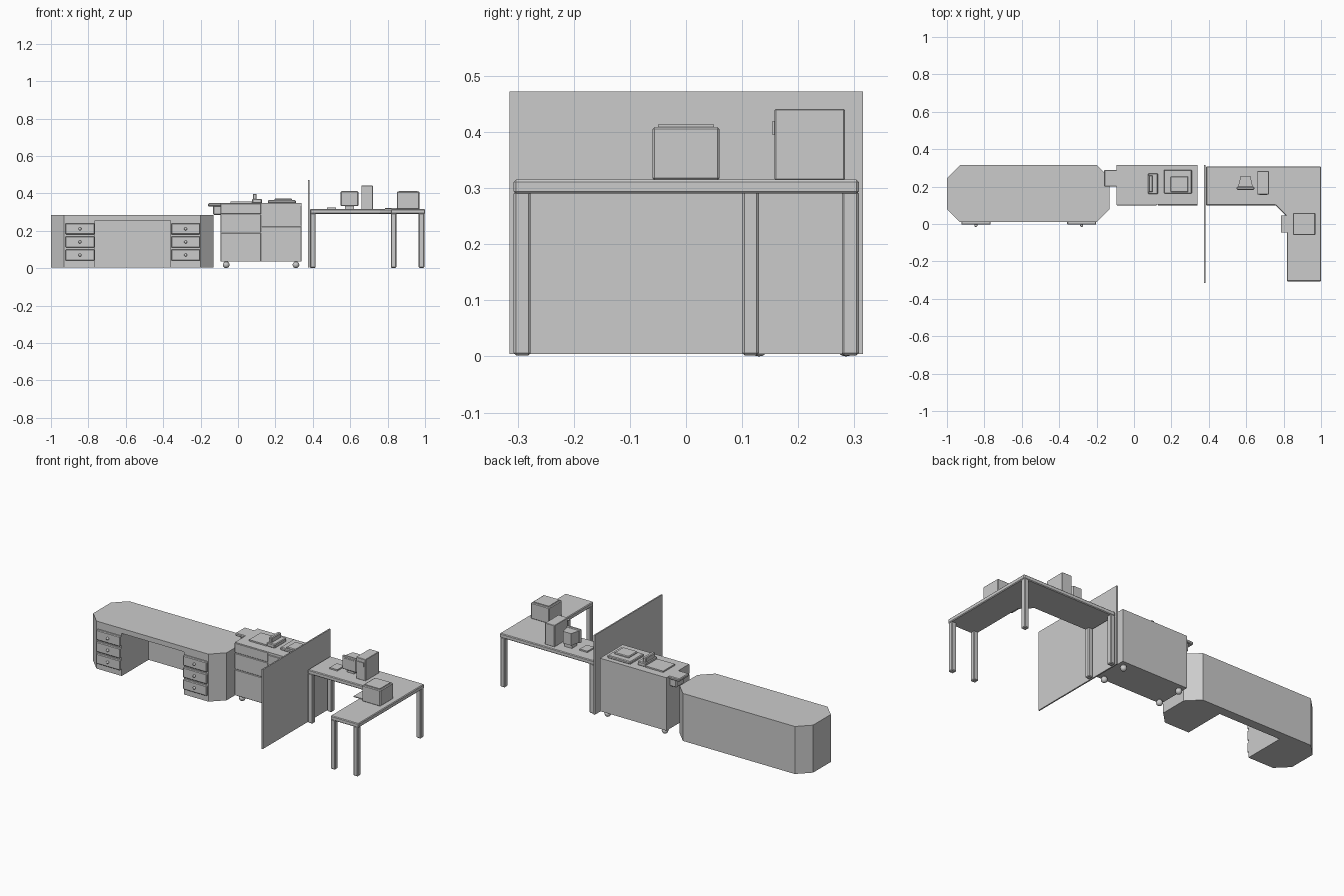
import bpy
import bmesh
from mathutils import Vector

default_cube = bpy.data.objects.get("Cube")
if default_cube:
    bpy.data.objects.remove(default_cube, do_unlink=True)

grey = bpy.data.materials.new("office_grey")
grey.use_nodes = True
grey.diffuse_color = (0.6, 0.6, 0.6, 1)
grey.node_tree.nodes["Principled BSDF"].inputs["Base Color"].default_value = grey.diffuse_color


def add_object(name, bm):
    """Turn a bmesh into a grey object in the scene."""
    bmesh.ops.recalc_face_normals(bm, faces=bm.faces)
    mesh = bpy.data.meshes.new(name)
    bm.to_mesh(mesh)
    bm.free()
    mesh.materials.append(grey)
    part = bpy.data.objects.new(name, mesh)
    bpy.context.collection.objects.link(part)
    return part


def soften(part, width):
    """Chamfer every sharp edge of a part."""
    modifier = part.modifiers.new("chamfer", "BEVEL")
    modifier.width = width
    modifier.segments = 1
    return part


def box(name, x, y, z, corner=0):
    """Box between pairs of limits, with optional cut vertical corners."""
    low, high = (Vector(limits) for limits in zip(x, y, z))
    bm = bmesh.new()
    bmesh.ops.create_cube(bm, size=1)
    bmesh.ops.scale(bm, vec=high - low, verts=bm.verts)
    bmesh.ops.translate(bm, vec=(low + high) / 2, verts=bm.verts)
    if corner:
        upright = [edge for edge in bm.edges
                   if abs(edge.verts[0].co.z - edge.verts[1].co.z) > corner]
        bmesh.ops.bevel(bm, geom=upright, offset=corner, segments=1, affect="EDGES")
    return add_object(name, bm)


def around(centre, half_width):
    """Pair of limits on both sides of a centre."""
    return centre - half_width, centre + half_width


def above(base, height):
    """Pair of limits rising from a base, sunk slightly to meet it."""
    return base - thin / 4, base + height


def ball(name, centre, radius):
    """Smooth sphere for knobs and casters."""
    bm = bmesh.new()
    bmesh.ops.create_uvsphere(bm, u_segments=12, v_segments=8, radius=radius)
    bmesh.ops.translate(bm, vec=centre, verts=bm.verts)
    part = add_object(name, bm)
    for face in part.data.polygons:
        face.use_smooth = True


# Shared measurements
thin = 0.004
back = 0.315
desk_front = 0.01
desk_right, desk_left = -1, -0.13
knee_right, knee_left = -0.765, -0.36

# Executive desk with cut corners and a kneehole
desk = box("desk_body", (desk_right, desk_left), (desk_front, back), (thin, 0.284), corner=0.07)
kneehole = box("kneehole_cutter", (knee_right, knee_left), (-back, 0.26), (-back, 0.255))
kneehole.hide_render = True
kneehole.hide_viewport = True
cut = desk.modifiers.new("kneehole", "BOOLEAN")
cut.operation = "DIFFERENCE"
cut.object = kneehole

# Three drawers with knobs on each pedestal
drawer_half = 0.08
for side, middle in (("right", knee_right - drawer_half), ("left", knee_left + drawer_half)):
    for row in range(3):
        height = 0.07 * (row + 1)
        drawer = box(f"drawer_{side}_{row}", around(middle, drawer_half - thin / 2),
                     (-thin, desk_front + thin), around(height, 0.03))
        soften(drawer, thin)
        ball(f"drawer_knob_{side}_{row}", (middle, -2 * thin, height), 2 * thin)

# Rolling cabinet with two columns of front panels
cabinet_right, cabinet_split, cabinet_left = -0.093, 0.125, 0.34
cabinet_front, cabinet_floor, cabinet_top = 0.1, 0.035, 0.347
box("cabinet_body", (cabinet_right, cabinet_left), (cabinet_front + thin, back),
    (cabinet_floor, cabinet_top))


def panel_column(side, limits, joints):
    """Front panels stacked between successive joint heights."""
    for low, high in zip(joints, joints[1:]):
        panel = box(f"cabinet_panel_{side}", limits, (cabinet_front, cabinet_front + 2 * thin),
                    (low + thin / 2, high - thin / 2))
        soften(panel, thin / 2)


panel_column("right", (cabinet_right, cabinet_split - thin / 2),
             (cabinet_floor, 0.19, 0.287, cabinet_top))
panel_column("left", (cabinet_split + thin / 2, cabinet_left),
             (cabinet_floor, 0.225, 0.335))

# Casters under the cabinet corners
caster = 0.018
for x in (cabinet_right + 0.03, cabinet_left - 0.03):
    for y in (cabinet_front + 0.03, back - 0.03):
        ball("caster", (x, y, caster), caster)
        box("caster_stem", around(x, caster / 2), around(y, caster / 2),
            (caster, cabinet_floor + thin))

# Copier, side tray and scanner on the cabinet
feeder_right, feeder_left = 0.075, 0.128
feeder_depth = (0.16, 0.27)
box("copier_plate", (-0.04, feeder_right), feeder_depth, above(cabinet_top, 2 * thin))
soften(box("copier_feeder", (feeder_right, feeder_left), feeder_depth,
           above(cabinet_top, 0.023)), thin)
soften(box("copier_guide", (feeder_right + thin, 0.1), (0.17, 0.26),
           above(cabinet_top, 0.05)), thin)
soften(box("side_tray", (-0.16, cabinet_right + thin), (0.2, 0.29), (0.33, cabinet_top)), thin)
soften(box("side_tray_bracket", (-0.133, cabinet_right + thin), (0.21, 0.28),
           (0.285, 0.335)), thin)
soften(box("scanner_base", (0.16, 0.31), (0.163, 0.29), above(cabinet_top, 0.016)), thin)
soften(box("scanner_lid", (0.195, 0.29), (0.17, 0.255), above(cabinet_top, 0.024)), thin)

# Partition screen between the cabinet and the corner table
box("partition", around(0.378, thin), around(0, back), (thin, 0.472))

# Corner table: an L-shaped top with a cut inner corner
west, east, north, south = 0.385, 1, 0.308, -0.307
inner_west, inner_south, inner_cut = 0.817, 0.1, 0.06
table_under, table_top = 0.29, 0.315
outline = [(west, inner_south), (inner_west - inner_cut, inner_south),
           (inner_west, inner_south - inner_cut), (inner_west, south),
           (east, south), (east, north), (west, north)]
bm = bmesh.new()
underside = bm.faces.new([bm.verts.new((x, y, table_under)) for x, y in outline])
raised = bmesh.ops.extrude_face_region(bm, geom=[underside])["geom"]
bmesh.ops.translate(bm, vec=(0, 0, table_top - table_under),
                    verts=[item for item in raised if isinstance(item, bmesh.types.BMVert)])
soften(add_object("table_top", bm), thin)

# Chamfered table legs
leg = 0.015
for x, y in ((west + leg, inner_south + leg), (west + leg, north - leg),
             (east - leg - thin, north - leg), (east - leg - thin, south + leg),
             (inner_west + leg, south + leg)):
    soften(box("table_leg", around(x, leg), around(y, leg), (thin / 2, table_under + thin)), thin)

# Computer tower with a drive front
tower, tower_front = 0.69, 0.158
soften(box("computer_tower", around(tower, 0.031), (tower_front, 0.283),
           above(table_top, 0.126)), thin / 2)
box("tower_drive", around(tower, 0.02), (tower_front - thin, tower_front + thin), (0.395, 0.42))

# Monitor: bezel, screen, tapered back and stand
monitor, bezel_front, bezel_back = 0.596, 0.183, 0.2
soften(box("monitor_bezel", around(monitor, 0.047), (bezel_front, bezel_back), (0.332, 0.412)), thin)
box("monitor_screen", around(monitor, 0.036), (bezel_front - thin / 2, bezel_back), (0.343, 0.4))
tube = box("monitor_back", around(monitor, 0.04), (bezel_back - thin, 0.256), (0.337, 0.407))
for vertex in tube.data.vertices:
    if vertex.co.y > bezel_back:
        vertex.co.x = monitor + (vertex.co.x - monitor) * 0.65
box("monitor_stand", around(monitor, 0.024), (bezel_back - thin, 0.245), above(table_top, 0.023))
box("keyboard", around(0.5, 0.025), (0.175, 0.24), above(table_top, 2 * thin))

# Printer with a lid and paper tray
printer, printer_half, printer_top = 0.91, 0.06, 0.409
soften(box("printer_body", around(printer, printer_half), around(0, printer_half),
           (table_top - thin / 4, printer_top)), thin)
box("printer_lid", around(printer, 0.05), around(0, 0.05), above(printer_top, thin))
box("printer_tray", (0.785, printer - printer_half + thin), around(0, 0.045),
    above(table_top + thin / 2, thin))
